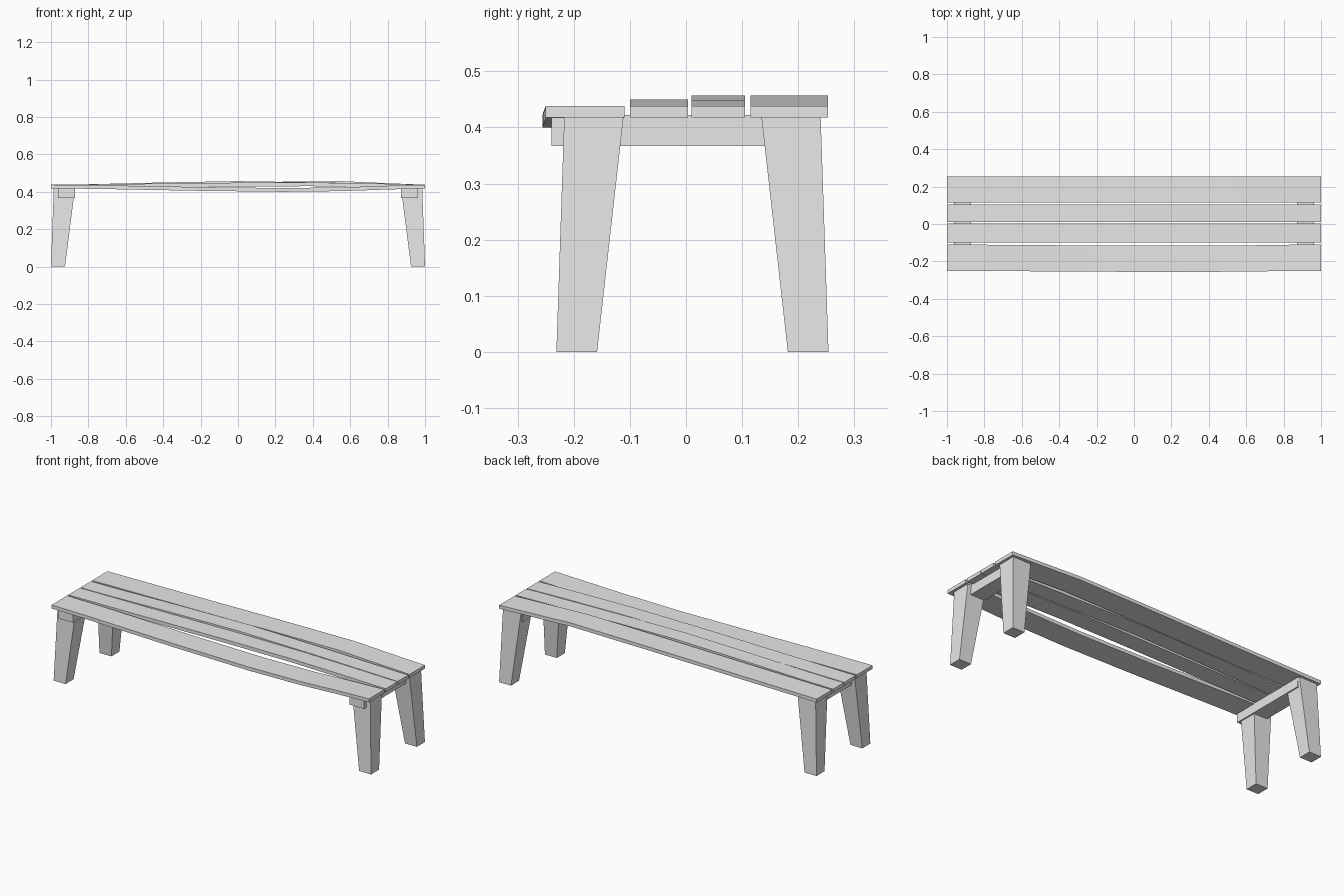
import bpy
import bmesh

cube = bpy.data.objects.get("Cube")
if cube:
    bpy.data.objects.remove(cube)

wood = bpy.data.materials.new("pale_grey")
wood.use_nodes = True
GREY = (0.8, 0.8, 0.8, 1)
wood.diffuse_color = GREY
wood.node_tree.nodes["Principled BSDF"].inputs["Base Color"].default_value = GREY


def loft(name, rings):
    """Join a row of four-cornered rings into one closed solid."""
    bm = bmesh.new()
    rows = [[bm.verts.new(p) for p in ring] for ring in rings]
    bm.faces.new(rows[0])
    bm.faces.new(rows[-1])
    for a, b in zip(rows, rows[1:]):
        for i in range(4):
            j = (i + 1) % 4
            bm.faces.new((a[i], a[j], b[j], b[i]))
    bmesh.ops.recalc_face_normals(bm, faces=bm.faces)
    mesh = bpy.data.meshes.new(name)
    bm.to_mesh(mesh)
    bm.free()
    mesh.materials.append(wood)
    obj = bpy.data.objects.new(name, mesh)
    bpy.context.collection.objects.link(obj)
    return obj


def rect_xy(x0, x1, y0, y1, z):
    return [(x0, y0, z), (x1, y0, z), (x1, y1, z), (x0, y1, z)]


# Seat planks: bent lengthwise by (x, y shift, z shift) stations
BOTTOM, TOP = 0.418, 0.438


def plank(name, y0, y1, bends):
    stations = [(-1, 0, 0)] + bends + [(1, 0, 0)]
    loft(name, [[(x, y0 + dy, BOTTOM + dz), (x, y1 + dy, BOTTOM + dz),
                 (x, y1 + dy, TOP + dz), (x, y0 + dy, TOP + dz)]
                for x, dy, dz in stations])


plank("front_plank", -0.25, -0.11,
      [(-0.77, -0.001, -0.002), (-0.24, -0.005, -0.012),
       (0.24, -0.006, -0.018), (0.56, -0.005, -0.014), (0.82, -0.001, -0.005)])
plank("front_middle_plank", -0.10, 0.004,
      [(-0.6, 0, 0.004), (0, 0, 0.011), (0.4, 0, 0.012), (0.75, 0, 0.006)])
plank("back_middle_plank", 0.01, 0.105,
      [(-0.86, 0, 0.001), (-0.4, 0, 0.012), (0, 0, 0.019), (0.5, 0, 0.011)])
plank("back_plank", 0.115, 0.253,
      [(-0.5, 0, 0.006), (0.05, 0, 0.014), (0.55, 0, 0.019), (0.8, 0, 0.008)])

# Tapered, splayed legs and the cross beams between them
MID_Y = 0.0115


def span(side, inner, outer, mid=0):
    return sorted((mid + side * inner, mid + side * outer))


for sx, x_name in ((-1, "right"), (1, "left")):
    for sy, y_name in ((-1, "front"), (1, "back")):
        foot = span(sx, 0.925, 1.0) + span(sy, 0.17, 0.2425, MID_Y)
        head = span(sx, 0.872, 0.985) + span(sy, 0.123, 0.2285, MID_Y)
        loft(f"{y_name}_{x_name}_leg",
             [rect_xy(*foot, 0), rect_xy(*head, BOTTOM)])
    beam = span(sx, 0.871, 0.962) + [-0.24, 0.225]
    loft(f"{x_name}_cross_beam",
         [rect_xy(*beam, 0.367), rect_xy(*beam, 0.422)])
